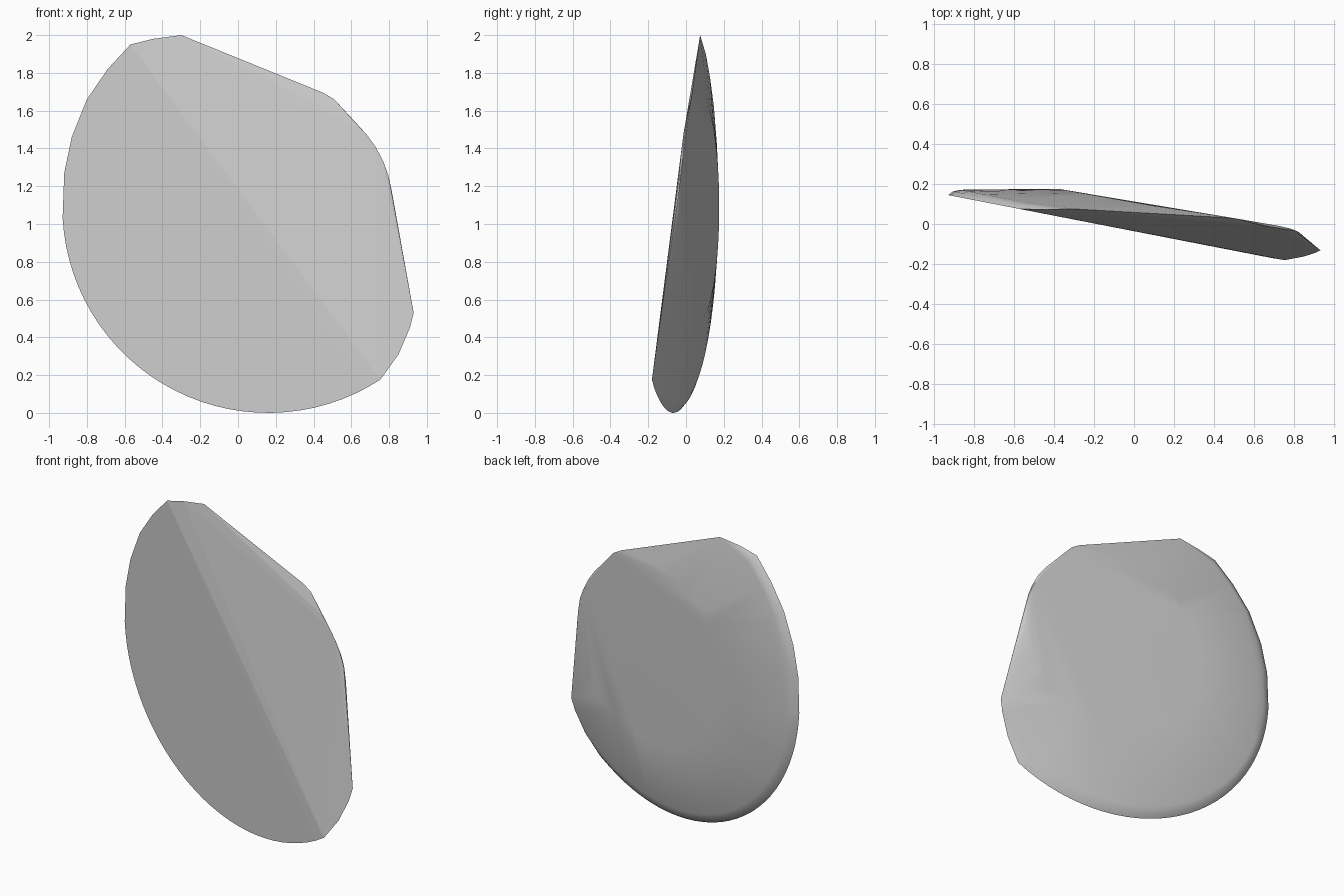
import bpy
import bmesh
from math import sin, cos, radians
from mathutils import Vector

cube = bpy.data.objects.get("Cube")
if cube:
    bpy.data.objects.remove(cube, do_unlink=True)


def front_y(x, z):
    """Front surface: two planes that meet in a diagonal ridge."""
    return max(-0.036 - 0.1945 * x, -0.205 + 0.14 * z)


def back_y(x):
    """Flat facet on the back."""
    return 0.108 - 0.179 * x


# Outline: a round left and lower edge, then a chipped upper right edge
arc = [(0.16 + 1.09 * cos(radians(a)), 1.09 + 1.09 * sin(radians(a)))
       for a in range(-57, -181, -4)]
arc += [(-0.92, 1.27), (-0.88, 1.46), (-0.8, 1.66), (-0.69, 1.82), (-0.57, 1.95)]
chipped = [(-0.45, 1.98), (-0.3, 2.0), (0.45, 1.695), (0.51, 1.66), (0.72, 1.4),
           (0.77, 1.32), (0.795, 1.26), (0.93, 0.53), (0.91, 0.45), (0.85, 0.31),
           (0.75, 0.18)]
points = [(x, front_y(x, z), z) for x, z in arc + chipped]

# Rounded back edge, as rings drawn in from the arc
for scale, thick in ((0.975, 0.023), (0.94, 0.038), (0.9, 0.047)):
    for x, z in arc:
        u, v = 0.1 + (x - 0.1) * scale, 1.1 + (z - 1.1) * scale
        points.append((u, front_y(x, z) + (front_y(u, v) - front_y(x, z)) + thick, v))

# Round flat facet
for a in range(0, 360, 8):
    x, z = 0.22 + 0.6 * cos(radians(a)), 1.09 + 0.6 * sin(radians(a))
    points.append((x, back_y(x), z))

bm = bmesh.new()
for p in points:
    bm.verts.new(p)
hull = bmesh.ops.convex_hull(bm, input=bm.verts[:])
loose = [v for v in bm.verts if not v.link_faces]
bmesh.ops.delete(bm, geom=loose, context="VERTS")
bmesh.ops.dissolve_limit(bm, angle_limit=radians(0.8), verts=bm.verts[:],
                         edges=bm.edges[:])
bmesh.ops.recalc_face_normals(bm, faces=bm.faces[:])

# Soft back, crisp rim and ridge
for f in bm.faces:
    f.smooth = f.normal.y > -0.9
for e in bm.edges:
    fronts = sum(f.normal.y < -0.9 for f in e.link_faces)
    e.smooth = fronts == 0 and e.calc_face_angle(0) < radians(35)

mesh = bpy.data.meshes.new("lens_shard")
bm.to_mesh(mesh)
bm.free()
shard = bpy.data.objects.new("lens_shard", mesh)
bpy.context.collection.objects.link(shard)

weighted = shard.modifiers.new("even_shading", "WEIGHTED_NORMAL")
weighted.keep_sharp = True

# Plain grey
grey = bpy.data.materials.new("plain_grey")
grey.use_nodes = True
colour = (0.6, 0.6, 0.6, 1.0)
grey.diffuse_color = colour
grey.node_tree.nodes["Principled BSDF"].inputs["Base Color"].default_value = colour
mesh.materials.append(grey)
